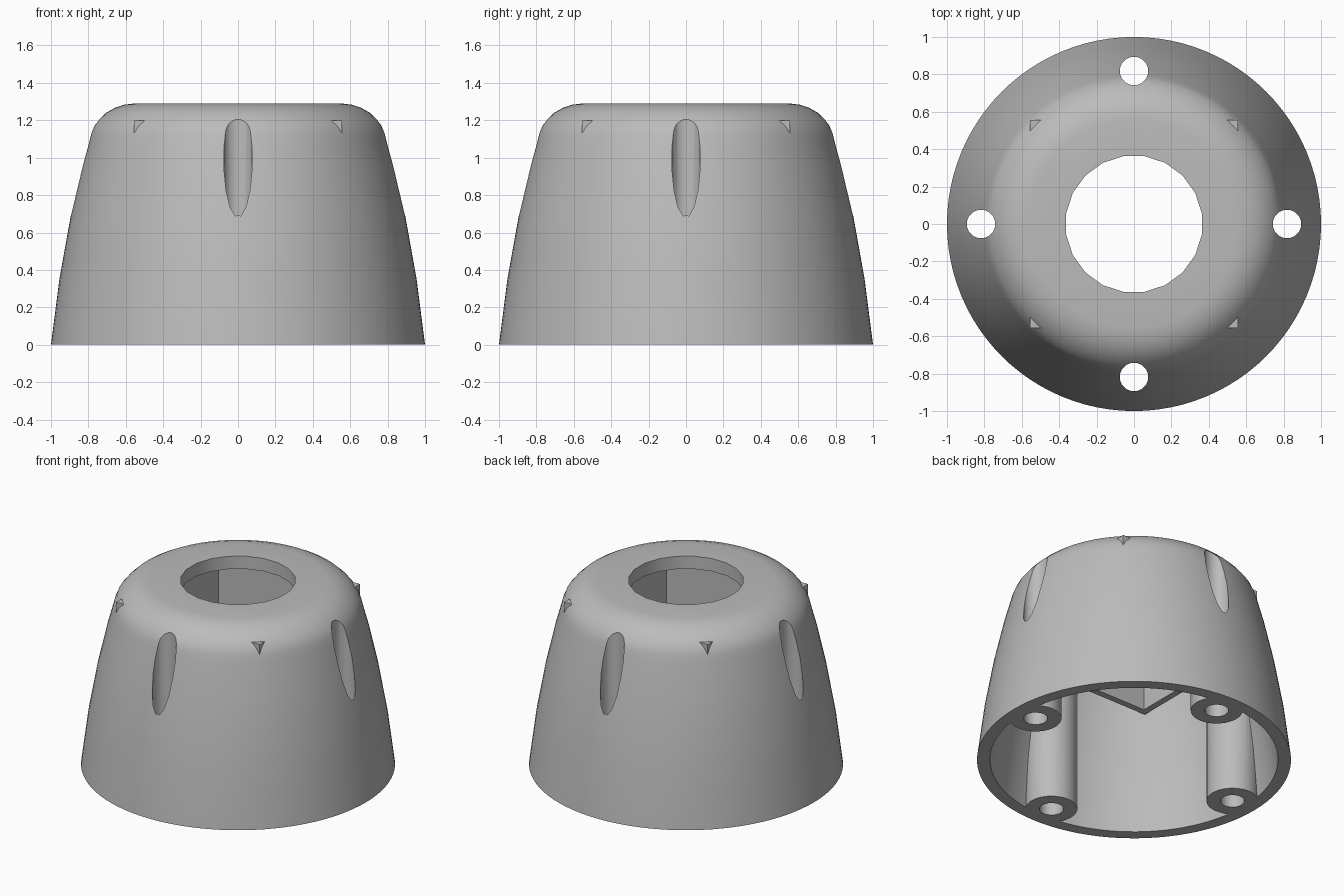
import bpy
import bmesh
import math

if "Cube" in bpy.data.objects:
    bpy.data.objects.remove(bpy.data.objects["Cube"])

grey = bpy.data.materials.new("plain grey")
grey.use_nodes = True
colour = (0.5, 0.5, 0.5, 1)
grey.diffuse_color = colour
grey.node_tree.nodes["Principled BSDF"].inputs["Base Color"].default_value = colour


def lathe(name, profile, sides, turn=0.0, closed=False, centre=(0, 0)):
    """Sweep (radius, height) points about a vertical axis; cap the ends or close the loop."""
    bm = bmesh.new()
    rings = []
    for r, z in profile:
        angles = [turn + math.tau * i / sides for i in range(sides)]
        rings.append([bm.verts.new((centre[0] + r * math.cos(a),
                                    centre[1] + r * math.sin(a), z)) for a in angles])
    pairs = list(zip(rings, rings[1:]))
    if closed:
        pairs.append((rings[-1], rings[0]))
    else:
        bm.faces.new(rings[0])
        bm.faces.new(rings[-1])
    for low, high in pairs:
        for i in range(sides):
            j = (i + 1) % sides
            bm.faces.new((low[i], low[j], high[j], high[i]))
    bmesh.ops.recalc_face_normals(bm, faces=bm.faces)
    mesh = bpy.data.meshes.new(name)
    bm.to_mesh(mesh)
    bm.free()
    mesh.materials.append(grey)
    obj = bpy.data.objects.new(name, mesh)
    bpy.context.collection.objects.link(obj)
    return obj


def select(obj):
    bpy.ops.object.select_all(action='DESELECT')
    obj.select_set(True)
    bpy.context.view_layer.objects.active = obj


def subtract(target, cutter):
    select(target)
    mod = target.modifiers.new("cut", 'BOOLEAN')
    mod.operation = 'DIFFERENCE'
    mod.solver = 'EXACT'
    mod.object = cutter
    bpy.ops.object.modifier_apply(modifier=mod.name)
    bpy.data.objects.remove(cutter)


# Outer body and the hollow inside it
cover = lathe("cover", [(1, 0), (0.955, 0.35), (0.896, 0.68), (0.835, 0.95), (0.8, 1.08),
                        (0.787, 1.13), (0.77, 1.17), (0.742, 1.205), (0.705, 1.24),
                        (0.66, 1.266), (0.61, 1.283), (0.555, 1.29)], 96)
cavity = lathe("cavity", [(0.94, -0.2), (0.917, 0), (0.87, 0.35), (0.812, 0.68), (0.75, 0.95),
                          (0.715, 1.07), (0.68, 1.13), (0.62, 1.175), (0.53, 1.2)], 96)

# Four screw bosses left standing in the hollow
screws = [(0.818 * math.cos(a), 0.818 * math.sin(a))
          for a in (math.pi / 2 * i for i in range(4))]
for spot in screws:
    subtract(cavity, lathe("boss", [(0.165, -0.3), (0.165, 1.4)], 40, centre=spot))
subtract(cover, cavity)

# Screw holes that also groove the outer wall, and the top opening
for spot in screws:
    subtract(cover, lathe("screw_hole", [(0.077, -0.4), (0.077, 1.5)], 16,
                          turn=math.pi / 16, centre=spot))
subtract(cover, lathe("top_opening", [(0.367, 1.0), (0.367, 1.5)], 20, turn=math.pi / 20))
select(cover)
bpy.ops.object.shade_smooth_by_angle(angle=math.radians(28))

# Square frame under the roof, its corners just breaking through the wall
outer, inner = 0.557 * math.sqrt(2), 0.512 * math.sqrt(2)
lathe("square_frame", [(outer, 0.785), (outer, 1.2), (inner, 1.2), (inner, 0.785)],
      4, turn=math.pi / 4, closed=True)
